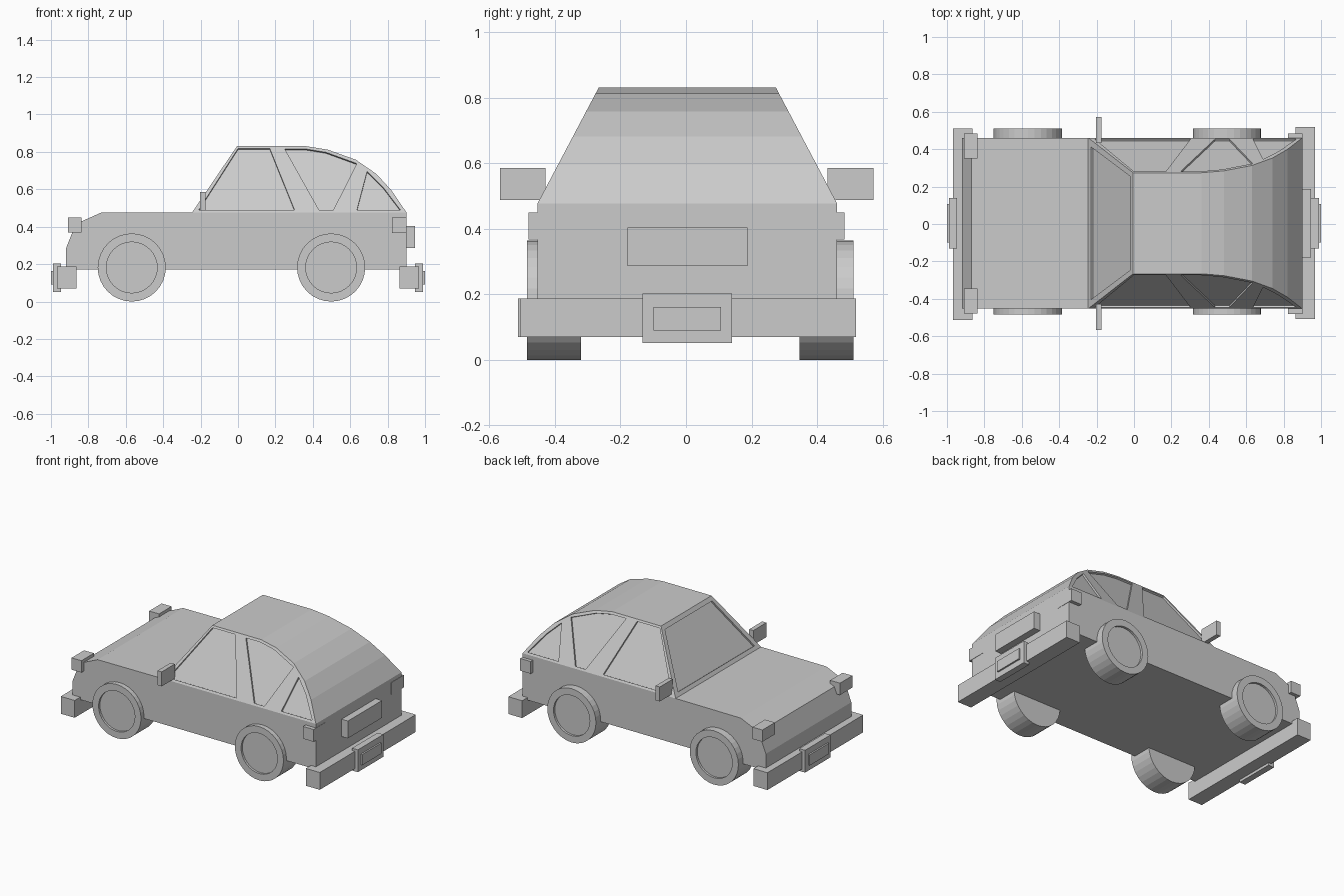
import bpy, bmesh
from math import cos, sin, tau
from mathutils import Vector

if "Cube" in bpy.data.objects:
    bpy.data.objects.remove(bpy.data.objects["Cube"])

CY = 0.004                       # slight sideways offset of the body
BELT, ROOF = 0.477, 0.831


def add_prisms(name, prisms):
    """Make one object from prisms, each given as two matching point loops."""
    bm = bmesh.new()
    for a, b in prisms:
        va = [bm.verts.new(p) for p in a]
        vb = [bm.verts.new(p) for p in b]
        bm.faces.new(va)
        bm.faces.new(vb[::-1])
        n = len(va)
        for i in range(n):
            j = (i + 1) % n
            bm.faces.new((va[j], va[i], vb[i], vb[j]))
    bmesh.ops.recalc_face_normals(bm, faces=bm.faces)
    mesh = bpy.data.meshes.new(name)
    bm.to_mesh(mesh)
    bm.free()
    ob = bpy.data.objects.new(name, mesh)
    bpy.context.collection.objects.link(ob)
    return ob


def box(name, x, y, z):
    def loop(yy):
        return [(x[0], yy, z[0]), (x[1], yy, z[0]), (x[1], yy, z[1]), (x[0], yy, z[1])]
    return add_prisms(name, [(loop(y[0]), loop(y[1]))])


def side_y(z, s):
    """Y of the leaning cabin side at height z."""
    return CY + s * (0.457 - 0.187 * (z - BELT) / (ROOF - BELT))


# Lower body
profile = [(-0.92, 0.17), (0.90, 0.17), (0.90, BELT), (-0.245, BELT),
           (-0.733, 0.475), (-0.868, 0.415), (-0.92, 0.283)]
add_prisms("body", [([(x, CY - 0.457, z) for x, z in profile],
                     [(x, CY + 0.457, z) for x, z in profile])])

# Cabin with leaning sides and a rounded back
arch = [(-0.245, BELT), (-0.005, ROOF), (0.36, ROOF), (0.48, 0.812), (0.63, 0.758),
        (0.74, 0.682), (0.82, 0.595), (0.90, BELT)]
cabin = add_prisms("cabin", [([(x, side_y(z, -1), z) for x, z in arch],
                              [(x, side_y(z, 1), z) for x, z in arch])])

# Recessed side windows and windscreen
windows = [
    [(-0.21, 0.49), (0.0, 0.818), (0.17, 0.818), (0.302, 0.49)],
    [(0.25, 0.816), (0.36, 0.816), (0.47, 0.798), (0.635, 0.738), (0.51, 0.49), (0.433, 0.49)],
    [(0.69, 0.695), (0.775, 0.612), (0.868, 0.49), (0.636, 0.49)],
]
cuts = []


def add_cut(points, normal, depth=0.012):
    n = Vector(normal).normalized()
    cuts.append(([Vector(p) - n * depth for p in points],
                 [Vector(p) + n * 0.03 for p in points]))


for s in (-1, 1):
    for w in windows:
        add_cut([(x, side_y(z, s), z) for x, z in w], (0, s * 0.354, 0.187))
x0, x1, z0, z1 = -0.23, -0.022, 0.499, 0.806
add_cut([(x0, CY - 0.408, z0), (x0, CY + 0.408, z0),
         (x1, CY + 0.252, z1), (x1, CY - 0.252, z1)], (-0.354, 0, 0.24))
cutter = add_prisms("window_cutter", cuts)
cutter.hide_render = True
mod = cabin.modifiers.new("windows", 'BOOLEAN')
mod.operation = 'DIFFERENCE'
mod.solver = 'EXACT'
mod.object = cutter
bpy.context.view_layer.objects.active = cabin
bpy.ops.object.modifier_apply(modifier=mod.name)
bpy.data.objects.remove(cutter)


# Wheels: rings from inner face to recessed hub
def wheel(name, cx, y_in, y_out, r=0.182, n=32):
    s = 1 if y_out > y_in else -1
    rings = [(r, y_in), (r, y_out), (0.136, y_out), (0.136, y_out - s * 0.015)]
    bm = bmesh.new()
    loops = [[bm.verts.new((cx + rr * cos(tau * i / n), y, r + rr * sin(tau * i / n)))
              for i in range(n)] for rr, y in rings]
    for a, b in zip(loops, loops[1:]):
        for i in range(n):
            j = (i + 1) % n
            bm.faces.new((a[i], a[j], b[j], b[i]))
    bm.faces.new(loops[0])
    bm.faces.new(loops[-1])
    bmesh.ops.recalc_face_normals(bm, faces=bm.faces)
    mesh = bpy.data.meshes.new(name)
    bm.to_mesh(mesh)
    bm.free()
    bpy.context.collection.objects.link(bpy.data.objects.new(name, mesh))


for end, cx in (("front", -0.568), ("rear", 0.498)):
    wheel(end + "_wheel_left", cx, -0.32, -0.485)
    wheel(end + "_wheel_right", cx, 0.346, 0.511)

# Lights and mirrors on both sides
for side, s in (("left", -1), ("right", 1)):
    def span(a, b):
        return sorted((CY * 0.5 + s * a, CY * 0.5 + s * b))
    box("headlight_" + side, (-0.91, -0.836), span(0.348, 0.481), (0.37, 0.45))
    box("tail_light_" + side, (0.823, 0.902), span(0.35, 0.482), (0.367, 0.45))
    box("mirror_" + side, (-0.204, -0.173), span(0.43, 0.57), (0.488, 0.586))

# Bumpers and number plates at both ends
for end, s, y in (("front", -1, (-0.513, 0.511)), ("rear", 1, (-0.507, 0.518))):
    def ext(a, b):
        return sorted((s * a, s * b))
    box(end + "_bumper", ext(0.863, 0.967), y, (0.07, 0.187))
    box(end + "_plate_holder", ext(0.946, 0.989), (-0.132, 0.14), (0.052, 0.203))
    box(end + "_plate", ext(0.97, 1.0), (-0.099, 0.106), (0.09, 0.162))

# Rear panel
box("rear_panel", (0.88, 0.947), (-0.178, 0.187), (0.287, 0.404))
